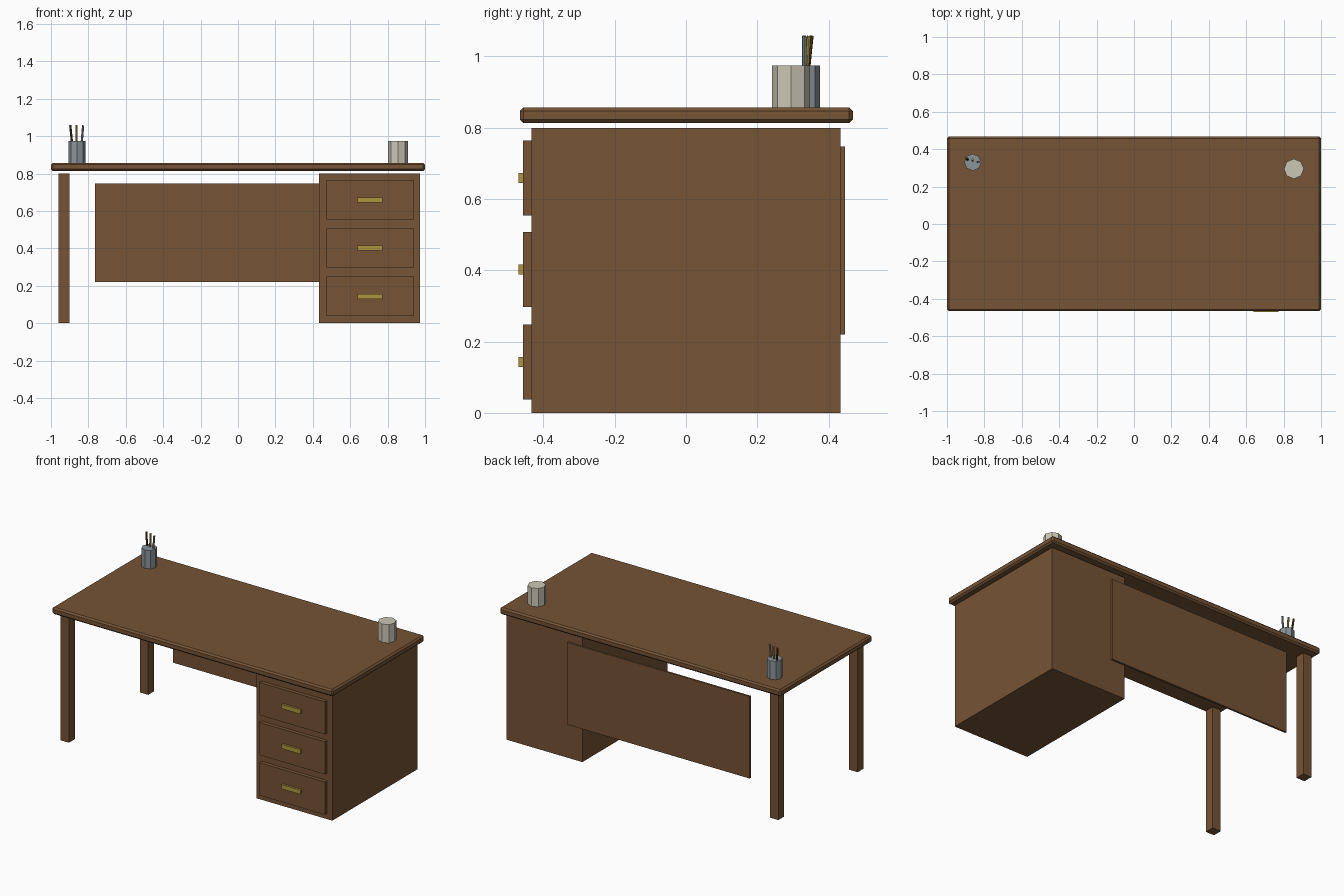
import bpy
from mathutils import Vector

cube = bpy.data.objects.get("Cube")
if cube:
    bpy.data.objects.remove(cube, do_unlink=True)


def material(name, rgb):
    m = bpy.data.materials.new(name)
    m.use_nodes = True
    m.diffuse_color = (*rgb, 1)
    m.node_tree.nodes["Principled BSDF"].inputs["Base Color"].default_value = (*rgb, 1)
    return m


wood = material("walnut_wood", (0.18, 0.088, 0.036))
brass = material("brass", (0.43, 0.30, 0.05))
cream = material("cream_ceramic", (0.60, 0.57, 0.47))
steel = material("blue_grey_metal", (0.26, 0.30, 0.33))
dark = material("dark_brown", (0.08, 0.045, 0.02))


def finish(name, mat):
    ob = bpy.context.object
    ob.name = ob.data.name = name
    ob.data.materials.append(mat)
    return ob


def box(name, lo, hi, mat, bevel=0):
    lo, hi = Vector(lo), Vector(hi)
    bpy.ops.mesh.primitive_cube_add(size=1, location=(lo + hi) / 2)
    bpy.context.object.scale = hi - lo
    bpy.ops.object.transform_apply(location=False, rotation=False, scale=True)
    ob = finish(name, mat)
    if bevel:
        mod = ob.modifiers.new("chamfer", "BEVEL")
        mod.width = bevel
        mod.segments = 1
    return ob


def rod(name, a, b, radius, mat, sides=8):
    a, b = Vector(a), Vector(b)
    bpy.ops.mesh.primitive_cylinder_add(
        vertices=sides, radius=radius, depth=(b - a).length, location=(a + b) / 2,
        rotation=Vector((0, 0, 1)).rotation_difference(b - a).to_euler())
    return finish(name, mat)


# Desk body
box("tabletop", (-1, -0.466, 0.813), (1, 0.468, 0.857), wood, 0.01)
box("drawer_cabinet", (0.434, -0.433, 0), (0.974, 0.433, 0.8), wood)
box("back_panel", (-0.765, 0.433, 0.22), (0.535, 0.446, 0.747), wood)
for side, y in (("front", -0.403), ("back", 0.403)):
    box(side + "_leg", (-0.96, y - 0.03, 0), (-0.90, y + 0.03, 0.8), wood)

# Drawers with bar handles
for label, z in (("lower", 0.143), ("middle", 0.402), ("upper", 0.659)):
    box(label + "_drawer", (0.472, -0.457, z - 0.105), (0.938, -0.433, z + 0.105), wood)
    box(label + "_handle", (0.638, -0.47, z - 0.014), (0.772, -0.457, z + 0.014), brass)

# Mug and pen holder
rod("mug", (0.855, 0.295, 0.857), (0.855, 0.295, 0.975), 0.0535, cream)
rod("pen_holder", (-0.862, 0.33, 0.857), (-0.862, 0.33, 0.975), 0.0455, steel)

# Pens leaning out of the holder
rod("left_pen", (-0.881, 0.336, 0.9), (-0.897, 0.352, 1.058), 0.006, dark)
rod("middle_pen", (-0.863, 0.335, 0.9), (-0.863, 0.345, 1.058), 0.006, brass)
rod("right_pen", (-0.841, 0.332, 0.9), (-0.828, 0.332, 1.058), 0.006, steel)
